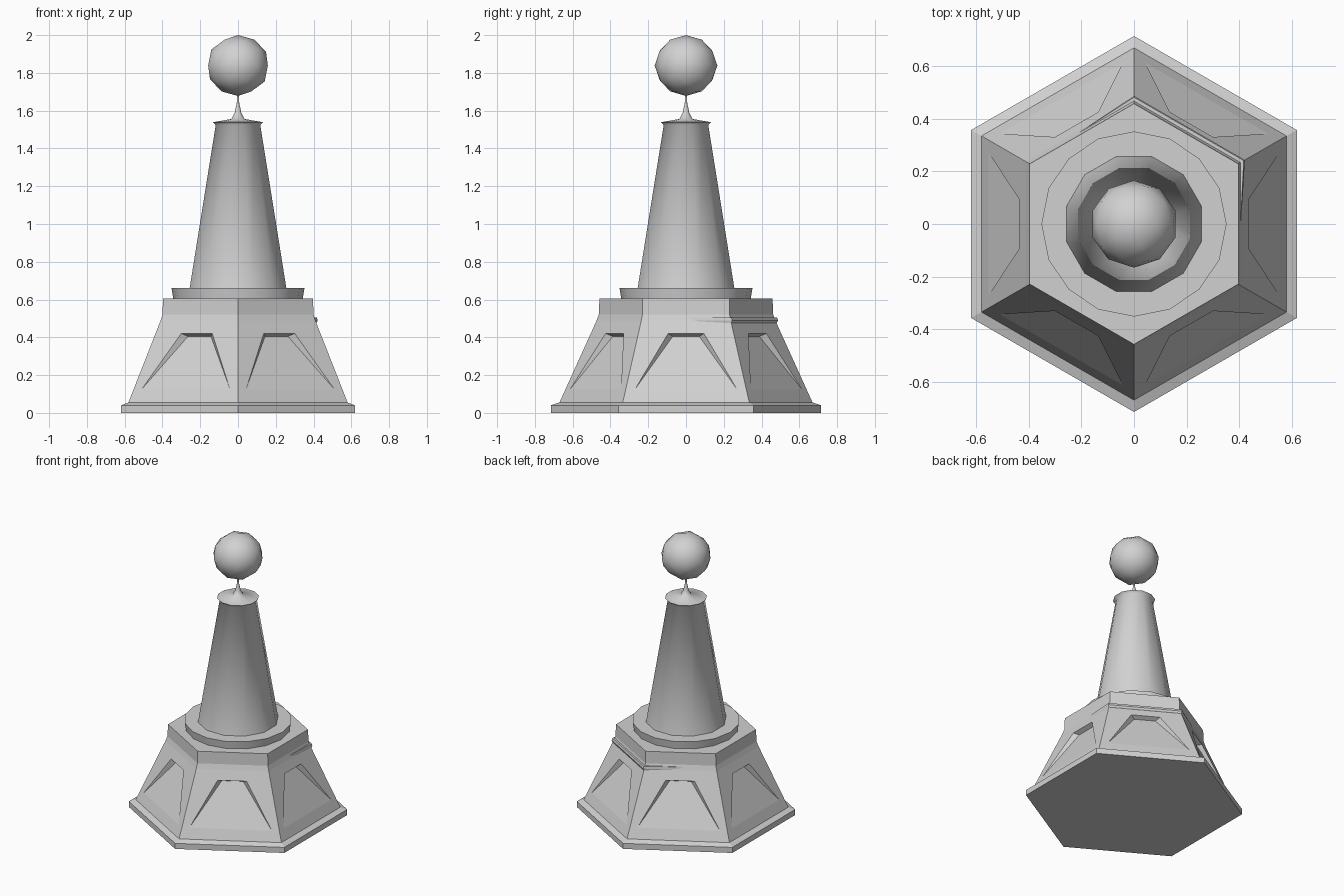
import bpy, bmesh
from math import sin, cos, pi, radians, sqrt
from mathutils import Vector

if "Cube" in bpy.data.objects:
    bpy.data.objects.remove(bpy.data.objects["Cube"], do_unlink=True)

grey = bpy.data.materials.new("stone_grey")
grey.use_nodes = True
grey.diffuse_color = (0.64, 0.64, 0.64, 1)
grey.node_tree.nodes["Principled BSDF"].inputs["Base Color"].default_value = (0.64, 0.64, 0.64, 1)


def finish(bm, name, smooth_angle=None):
    """Turn a bmesh into a named object, flat or smooth up to an angle."""
    bmesh.ops.remove_doubles(bm, verts=bm.verts, dist=0.0001)
    bmesh.ops.recalc_face_normals(bm, faces=bm.faces)
    for f in bm.faces:
        f.smooth = smooth_angle is not None
    mesh = bpy.data.meshes.new(name)
    bm.to_mesh(mesh)
    bm.free()
    mesh.materials.append(grey)
    if smooth_angle is not None:
        mesh.set_sharp_from_angle(angle=radians(smooth_angle))
    obj = bpy.data.objects.new(name, mesh)
    bpy.context.collection.objects.link(obj)
    return obj


def lathe(name, profile, sides, phase=0.0, smooth_angle=None):
    """Stack polygon rings of (radius, height) and cap both ends."""
    bm = bmesh.new()
    rings = []
    for r, z in profile:
        angles = [radians(phase) + 2 * pi * i / sides for i in range(sides)]
        rings.append([bm.verts.new((r * cos(a), r * sin(a), z)) for a in angles])
    for low, high in zip(rings, rings[1:]):
        for i in range(sides):
            j = (i + 1) % sides
            bm.faces.new((low[i], low[j], high[j], high[i]))
    bm.faces.new(rings[0][::-1])
    bm.faces.new(rings[-1])
    return finish(bm, name, smooth_angle)


# Hexagonal plinth with a sloping top
lathe("plinth", [(0.715, 0), (0.715, 0.04), (0.67, 0.055)], 6, 30)

# Sloping pedestal whose six sides carry recessed panels
LOW, HIGH = (0.67, 0.055), (0.475, 0.485)


def radius_at(z):
    t = (z - LOW[1]) / (HIGH[1] - LOW[1])
    return LOW[0] + t * (HIGH[0] - LOW[0])


def side_point(side, u, z, depth=0.0):
    a = side * pi / 3
    d = radius_at(z) * sqrt(3) / 2 - depth
    return Vector((d * cos(a) - u * sin(a), d * sin(a) + u * cos(a), z))


bm = bmesh.new()
for side in range(6):
    def pair(u, z, depth=0.0):
        return [bm.verts.new(side_point(side, s * u, z, depth)) for s in (-1, 1)]
    bl, br = pair(LOW[0] / 2, LOW[1])
    tl, tr = pair(HIGH[0] / 2, HIGH[1])
    pbl, pbr = pair(0.27, 0.125)
    ptl, ptr = pair(0.095, 0.42)
    itl, itr = pair(0.07, 0.405, 0.035)
    for face in ((bl, br, pbr, pbl), (br, tr, ptr, pbr), (tr, tl, ptl, ptr),
                 (tl, bl, pbl, ptl), (ptl, itl, itr, ptr), (pbl, itl, ptl),
                 (pbr, ptr, itr), (pbl, pbr, itr, itl)):
        bm.faces.new(face)
finish(bm, "panelled_pedestal")

# Upright hexagonal collar over the pedestal
lathe("pedestal_collar", [(0.475, 0.485), (0.462, 0.52), (0.458, 0.605)], 6, 30)

# Narrow ledge that emerges on one side and tapers into its neighbours
bm = bmesh.new()
ledge = []
for z, bulge in ((0.475, 0.48), (0.49, 0.487), (0.505, 0.482)):
    ring = []
    for i in range(6):
        a = radians(30 + 60 * i)
        r = bulge if i < 2 else 0.455
        ring.append(bm.verts.new((r * cos(a), r * sin(a), z)))
    ledge.append(ring)
for low, high in zip(ledge, ledge[1:]):
    for i in range(6):
        j = (i + 1) % 6
        bm.faces.new((low[i], low[j], high[j], high[i]))
bm.faces.new(ledge[0][::-1])
bm.faces.new(ledge[-1])
finish(bm, "side_ledge")

# Round step under the tower
lathe("round_step", [(0.342, 0.6), (0.352, 0.66)], 16, 0, 40)

# Tapering tower with a flared lip
lathe("tower", [(0.266, 0.655), (0.122, 1.525), (0.138, 1.54)], 12, 15, 75)

# Shallow cap rising into a thin spike
lathe("spike", [(0.136, 1.539), (0.035, 1.556), (0.018, 1.59), (0.007, 1.64), (0.004, 1.7)],
      12, 15, 75)

# Low-poly ball on the spike
bm = bmesh.new()
bmesh.ops.create_icosphere(bm, subdivisions=2, radius=0.166)
bmesh.ops.scale(bm, vec=(1, 1, 0.97), verts=bm.verts)
bmesh.ops.translate(bm, vec=(0, 0, 1.839), verts=bm.verts)
finish(bm, "ball", 60)
